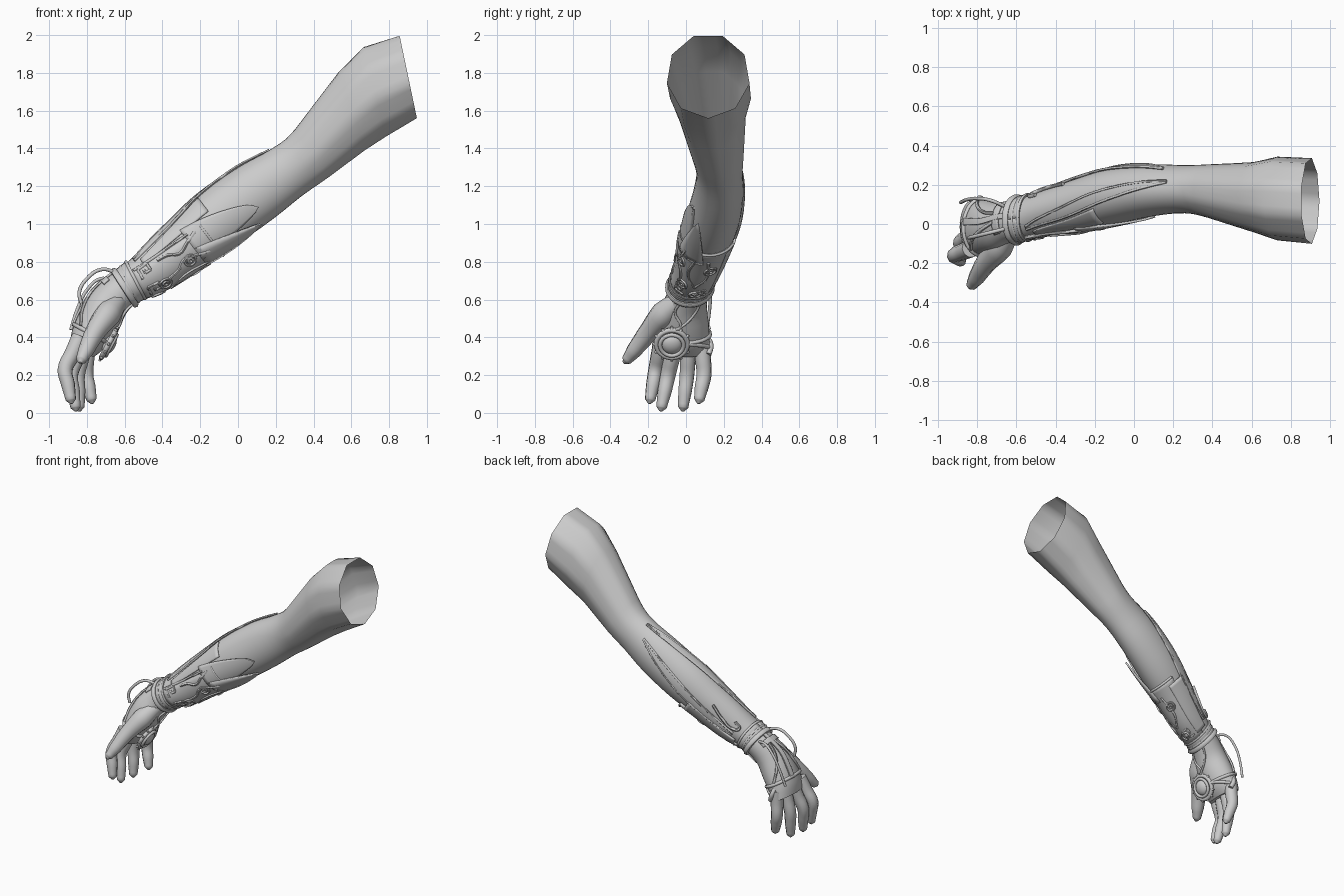
import bpy, bmesh
from math import sin, cos, pi, radians, floor
from mathutils import Vector

if "Cube" in bpy.data.objects:
    bpy.data.objects.remove(bpy.data.objects["Cube"], do_unlink=True)

grey = bpy.data.materials.new("plain grey")
grey.use_nodes = True
grey.diffuse_color = (0.6, 0.6, 0.6, 1)
grey.node_tree.nodes["Principled BSDF"].inputs["Base Color"].default_value = (0.6, 0.6, 0.6, 1)

# Limb sections: upper edge x, z; lower edge x, z; y range
RINGS = [
    (.855, 2.0, .945, 1.57, -.095, .33), (.665, 1.94, .78, 1.47, -.08, .34),
    (.535, 1.81, .67, 1.395, -.04, .315), (.30, 1.5, .48, 1.25, .03, .305),
    (.18, 1.4, .34, 1.15, .055, .30), (0, 1.3, .19, 1.03, .04, .305),
    (-.2, 1.16, 0, .895, 0, .285), (-.35, 1.02, -.17, .79, -.03, .24),
    (-.5, .88, -.36, .67, -.05, .18), (-.61, .775, -.52, .60, -.08, .135),
    (-.70, .71, -.565, .56, -.09, .12), (-.78, .63, -.61, .50, -.13, .11),
    (-.84, .53, -.655, .42, -.15, .12), (-.88, .43, -.71, .34, -.16, .125),
    (-.89, .35, -.765, .295, -.15, .12)]


def section(t):
    """Smoothly interpolated section at position t along the limb."""
    last = len(RINGS) - 1
    i = min(int(floor(t)), last - 1)
    f = t - i
    a, b, c, d = [RINGS[max(0, min(last, k))] for k in range(i - 1, i + 3)]
    return [q + f * (r - p) / 2 + f * f * (2 * p - 5 * q + 4 * r - s) / 2
            + f ** 3 * (3 * q - p - 3 * r + s) / 2 for p, q, r, s in zip(a, b, c, d)]


def skin(t, deg, off=0.0, squash=1.0):
    """Point on the limb: 0 is the upper edge, 90 the back, 180 the underside."""
    xt, zt, xb, zb, y0, y1 = section(t)
    mid = Vector(((xt + xb) / 2, (y0 + y1) / 2, (zt + zb) / 2))
    up = Vector((xt - xb, 0, zt - zb)) / 2
    a = radians(deg)
    out = up * cos(a) + Vector((0, (y1 - y0) / 2 * sin(a), 0))
    return mid + out * squash + out.normalized() * off


def finish(obj, angle=40):
    obj.data.materials.append(grey)
    bpy.ops.object.select_all(action='DESELECT')
    obj.select_set(True)
    bpy.context.view_layer.objects.active = obj
    bpy.ops.object.shade_smooth_by_angle(angle=radians(angle))
    return obj


def grid(name, rows, closed=False, cap=False, thick=0):
    bm = bmesh.new()
    vs = [[bm.verts.new(p) for p in row] for row in rows]
    n = len(vs[0])
    for r, s in zip(vs, vs[1:]):
        for j in range(n if closed else n - 1):
            k = (j + 1) % n
            bm.faces.new((r[j], r[k], s[k], s[j]))
    if cap:
        bm.faces.new(vs[-1])
    bmesh.ops.recalc_face_normals(bm, faces=bm.faces)
    me = bpy.data.meshes.new(name)
    bm.to_mesh(me)
    bm.free()
    obj = bpy.data.objects.new(name, me)
    bpy.context.collection.objects.link(obj)
    if thick:
        m = obj.modifiers.new("thickness", 'SOLIDIFY')
        m.thickness, m.offset = thick, 0
    return finish(obj)


def tube(name, pts, radii, loop=False, sides=3):
    cu = bpy.data.curves.new(name, 'CURVE')
    cu.dimensions, cu.bevel_depth, cu.bevel_resolution = '3D', 1, sides
    cu.use_fill_caps, cu.resolution_u = True, 5
    sp = cu.splines.new('BEZIER')
    sp.bezier_points.add(len(pts) - 1)
    sp.use_cyclic_u = loop
    for i, (bp, p) in enumerate(zip(sp.bezier_points, pts)):
        bp.co = p
        bp.handle_left_type = bp.handle_right_type = 'AUTO'
        bp.radius = radii if isinstance(radii, float) else radii[i]
    obj = bpy.data.objects.new(name, cu)
    bpy.context.collection.objects.link(obj)
    bpy.ops.object.select_all(action='DESELECT')
    obj.select_set(True)
    bpy.context.view_layer.objects.active = obj
    bpy.ops.object.convert(target='MESH')
    return finish(bpy.context.object, 60)


def plate(name, t0, t1, edges, off=.006, n=16, m=10):
    """Raised plate; edges(f) gives its two angles at fraction f along it."""
    rows = []
    for i in range(n + 1):
        f = i / n
        a, b = edges(f)
        rows.append([skin(t0 + (t1 - t0) * f, a + (b - a) * j / m, off) for j in range(m + 1)])
    return grid(name, rows, thick=.012)


def trim(name, pts, r=.008, off=.01, loop=False):
    return tube(name, [skin(t, a, off) for t, a in pts], r, loop, 1)


# Arm and palm in one skin; nine flat sides at the shoulder fade to round
def facet(t, a):
    flat = 1.045 * cos(pi / 9) / cos(radians((a + 20) % 40 - 20))
    return 1 + (flat - 1) * max(0, 1 - t / 4)


stations = [0, 1, 2] + [3 + i / 3 for i in range((len(RINGS) - 4) * 3 + 1)]
grid("arm", [[skin(t, a, 0, facet(t, a)) for a in range(0, 360, 10)] for t in stations],
     closed=True, cap=True)

# Fingers and thumb: base, middle joint, tip
FINGERS = {"index": ((-.835, -.125, .40), (-.915, -.16, .23), (-.885, -.19, .07)),
           "middle": ((-.825, -.055, .38), (-.885, -.095, .2), (-.86, -.13, .03)),
           "ring": ((-.81, .015, .38), (-.85, .005, .2), (-.84, -.015, .03)),
           "little": ((-.80, .085, .38), (-.805, .095, .2), (-.775, .07, .07))}
for name, (a, b, c) in FINGERS.items():
    a, b, c = Vector(a), Vector(b), Vector(c)
    tip = c + (c - b).normalized() * .022
    tube(name + "_finger", [a, (a + b) / 2, b, (b + c) / 2, c, tip],
         [.047, .043, .040, .037, .028, .008])
tube("thumb", [(-.63, -.03, .60), (-.69, -.12, .52), (-.76, -.205, .42), (-.805, -.275, .33),
               (-.83, -.315, .28), (-.835, -.33, .265)], [.05, .07, .053, .042, .028, .008])

# Wrist cuff: flat band between rolled rims
plate("cuff_band", 8.8, 9.4, lambda f: (0, 360), .005, 4, 28)
for t, r in ((8.8, .009), (9.1, .007), (9.45, .018)):
    trim("cuff_rim", [(t, a) for a in range(0, 360, 30)], r, .008, True)

# Gauntlet wrapped round the front and underside, with pointed flaps
plate("gauntlet", 6.5, 8.75, lambda f: (120 + 3 * f, 280 + 17 * f))
plate("front_flap", 5.15, 7.0, lambda f: (247 - 25 * f ** .6, 247 + 53 * f ** .55), .008)
plate("upper_panel", 6.1, 8.3, lambda f: (293, 335 - 25 * f), .003)
plate("back_panel", 6.7, 8.6, lambda f: (92 + 10 * f, 140), .007)

# Flared spike that lifts off the underside
grid("lower_spike", [[skin(5.3 + 1.7 * f, 220 + 34 * (j / 2 - 1) * f ** .8, .008 + .02 * (1 - f))
                      for j in range(5)] for f in [k / 8 for k in range(9)]], thick=.012)

# Gauntlet ornament: rims, bosses, key pattern and scrolls
trim("gauntlet_rim", [(6.5, a) for a in range(122, 290, 20)])
trim("gauntlet_side", [(8.7, 296), (8, 291), (7.4, 287), (6.9, 283)])
for t, a in ((7.25, 238), (8.05, 222), (8.4, 180), (7.3, 165)):
    for r in (.03, .012):
        c = skin(t, a, .012)
        du = (skin(t + .1, a) - skin(t, a)).normalized() * r
        dv = (skin(t, a + 3) - skin(t, a)).normalized() * r
        tube("boss_ring", [c + du * cos(k * pi / 4) + dv * sin(k * pi / 4) for k in range(8)],
             .007, True, 1)
for base in (262, 208, 150):
    key = [(8.55, 0), (8.55, 28), (8.2, 28), (8.2, 10), (8.38, 10), (8.38, 19)]
    pts = [(t, base + d) for t, d in key]
    for p, q in zip(pts, pts[1:]):
        trim("key_pattern", [p, q], .008, .011)
for s in (-1, 1):
    trim("scroll", [(7.9, 255 + s * 25), (7.6, 255 + s * 20), (7.35, 255 + s * 8),
                    (7.05, 255 + s * 16), (6.7, 255 + s * 24)], .009, .011)
    trim("chevron", [(8.0, 190), (7.55, 190 + s * 22), (6.9, 190 + s * 14)], .008)


# Long leaf ornaments on the top and back of the forearm
def leaf(name, t0, t1, a0, a1, bow, w):
    mid = lambda f: a0 + (a1 - a0) * f + bow * sin(pi * f)
    wide = lambda f: w * sin(pi * min(1, f * .88 + .02)) ** .8
    plate(name, t0, t1, lambda f: (mid(f) - wide(f), mid(f) + wide(f)), .004)
    for s in (-1, 1):
        trim(name + "_edge", [(t0 + (t1 - t0) * f, mid(f) + s * wide(f))
                              for f in [k / 10 for k in range(11)]], .007, .007)


leaf("top_leaf", 4.1, 8.5, 18, -34, 0, 12)
leaf("back_leaf", 4.4, 8.4, 55, 88, 12, 11)
trim("back_curl", [(7.3, 55), (7.8, 68), (8.3, 72), (8.5, 58), (8.2, 50)], .01, .008)

# Back-of-hand straps, plate and stand-off loops
plate("hand_strap", 9.4, 12.7, lambda f: (4, 18), .005)
plate("cross_strap", 9.9, 10.25, lambda f: (-35, 50), .005, 4)
for s in (-1, 1):
    trim("hand_scroll", [(10.2, 12 + s * 12), (11, 12 + s * 22), (11.8, 12 + s * 38),
                         (12.5, 12 + s * 62)], .009, .006)
trim("knuckle_band", [(12.6, a) for a in range(0, 360, 30)], .011, .003, True)
tube("standoff_loop", [(-.64, -.02, .74), (-.72, -.04, .76), (-.80, -.06, .71),
                       (-.84, -.07, .64), (-.83, -.07, .58)], .01)
tube("side_loop", [(-.66, .09, .70), (-.73, .12, .71), (-.80, .13, .65), (-.85, .125, .55),
                   (-.885, .11, .44)], .009)
tube("side_knob", [(-.80, .11, .40), (-.79, .13, .36), (-.77, .12, .31)], .016)

# Palm jewel in a double ring with beads
normal = Vector((.88, 0, -.47)).normalized()
turn = normal.to_track_quat('Z', 'Y').to_euler()
centre = Vector((-.685, -.075, .365))
for r, thin, lift in ((.082, .014, 0), (.062, .011, .016)):
    bpy.ops.mesh.primitive_torus_add(location=centre + normal * lift, rotation=turn, major_radius=r,
                                     minor_radius=thin, major_segments=32, minor_segments=8)
    bpy.context.object.name = "jewel_ring"
    finish(bpy.context.object, 60)
bpy.ops.mesh.primitive_uv_sphere_add(segments=24, ring_count=12, radius=.055,
                                     location=centre + normal * .005, rotation=turn)
bpy.context.object.name = "palm_jewel"
bpy.context.object.scale.z = .6
finish(bpy.context.object, 60)
side = Vector((0, 1, 0))
along = normal.cross(side)
for k in range(12):
    d = side * cos(k * pi / 6) + along * sin(k * pi / 6)
    tube("jewel_bead", [centre + d * .082, centre + d * .104], [.014, .006], sides=1)

# Cords joining the jewel to the cuff and band
for a in (150, 205):
    tube("palm_cord", [skin(9.4, a, .008), skin(10.6, a + 4, .005), skin(11.6, 187, .005),
                       centre + along * .08], .007)
tube("band_cord", [centre + side * .08, (-.70, .05, .36), (-.77, .12, .35)], .011)
